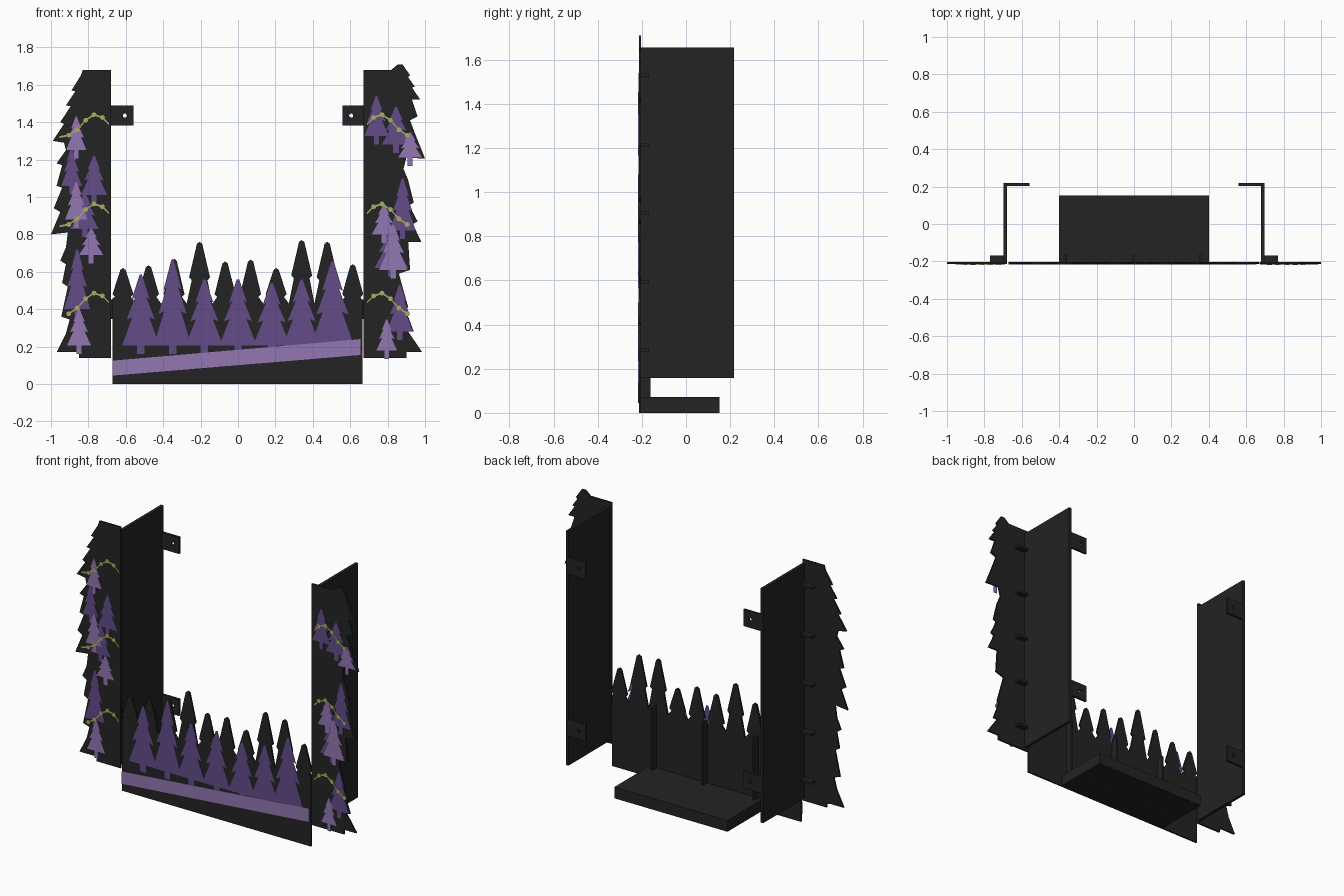
import bpy, bmesh, math
from mathutils import Vector
from mathutils.geometry import tessellate_polygon

if "Cube" in bpy.data.objects:
    bpy.data.objects.remove(bpy.data.objects["Cube"])


def material(name, rgb):
    m = bpy.data.materials.new(name)
    m.diffuse_color = (*rgb, 1)
    m.use_nodes = True
    m.node_tree.nodes["Principled BSDF"].inputs["Base Color"].default_value = m.diffuse_color
    return m


BLACK = material("black", (0.017, 0.017, 0.018))
DARK = material("dark_purple", (0.127, 0.072, 0.25))
LIGHT = material("light_purple", (0.296, 0.181, 0.445))
GREEN = material("lime", (0.39, 0.43, 0.117))


def prisms(name, shapes, d0, d1, mat, axis='Y'):
    """Each shape is a list of loops (outline, then holes), extruded d0..d1 along the axis."""
    verts, faces = [], []
    for loops in shapes:
        base = len(verts)
        pts = [p for loop in loops for p in loop]
        n = len(pts)
        for d in (d0, d1):
            verts += [(u, d, v) if axis == 'Y' else (u, v, d) if axis == 'Z' else (d, u, v) for u, v in pts]
        for t in tessellate_polygon([[Vector((u, v, 0)) for u, v in loop] for loop in loops]):
            faces += [[base + i for i in t], [base + n + i for i in reversed(t)]]
        s = base
        for loop in loops:
            k = len(loop)
            faces += [(s + i, s + (i + 1) % k, s + n + (i + 1) % k, s + n + i) for i in range(k)]
            s += k
    me = bpy.data.meshes.new(name)
    me.from_pydata(verts, [], faces)
    bm = bmesh.new()
    bm.from_mesh(me)
    bmesh.ops.recalc_face_normals(bm, faces=bm.faces)
    bm.to_mesh(me)
    bm.free()
    me.materials.append(mat)
    ob = bpy.data.objects.new(name, me)
    bpy.context.collection.objects.link(ob)
    return ob


def rect(u0, u1, v0, v1):
    return [(u0, v0), (u1, v0), (u1, v1), (u0, v1)]


def circle(u, v, r, n=12):
    return [(u + r * math.cos(i * math.tau / n), v + r * math.sin(i * math.tau / n)) for i in range(n)]


def tree(x, base, top, w):
    """Three-tier fir with a trunk."""
    h = top - base
    half = [(0.2 * w, base - 0.045), (0.2 * w, base), (w, base), (0.45 * w, base + 0.40 * h),
            (0.75 * w, base + 0.37 * h), (0.3 * w, base + 0.68 * h), (0.48 * w, base + 0.65 * h), (0.06 * w, top)]
    return [[(x + u, v) for u, v in half] + [(x - u, v) for u, v in reversed(half)]]


F, B = -0.214, -0.203          # front and back of the black plates

# jagged side plates
left = [(-.68, .14), (-.68, 1.68), (-.83, 1.68), (-.84, 1.65), (-.89, 1.57), (-.87, 1.565), (-.92, 1.49),
        (-.895, 1.485), (-.95, 1.40), (-.93, 1.39), (-.99, 1.30), (-.93, 1.29), (-.92, 1.25), (-.97, 1.18),
        (-.94, 1.17), (-.97, 1.06), (-.94, 1.05), (-.985, .94), (-.95, .92), (-.99, .80), (-.91, .81),
        (-.92, .73), (-.95, .66), (-.92, .64), (-.94, .54), (-.91, .52), (-.945, .36), (-.90, .345),
        (-.92, .27), (-.97, .17), (-.85, .17), (-.85, .14)]
right = [(.67, .14), (.67, 1.68), (.82, 1.68), (.855, 1.709), (.88, 1.709), (.92, 1.65), (.91, 1.64),
         (.945, 1.59), (.93, 1.585), (.975, 1.52), (.93, 1.52), (.96, 1.43), (.92, 1.41), (.95, 1.33),
         (1.0, 1.205), (.90, 1.21), (.885, 1.15), (.91, 1.09), (.94, .97), (.915, .955), (.96, .87),
         (.935, .855), (.98, .76), (.91, .76), (.92, .61), (.86, .59), (.91, .41), (.895, .40), (.94, .28),
         (.91, .28), (.985, .17), (.90, .17), (.90, .14)]
left[left.index((-.99, .80))] = (-1.0, .80)
prisms("left_side_plate", [[left]], F, B, BLACK)
prisms("right_side_plate", [[right]], F, B, BLACK)

# central plate with a row of spires
outline = [(.665, 0), (-.67, 0), (-.67, .46)]
for i, z in enumerate((.62, .635, .67, .76, .655, .665, .62, .77, .76, .64)):
    x = -.615 + i * .1365
    s = min(.2, z - .47)
    outline += [(x - .042, z - s - .005), (x - .056, z - s + .01), (x - .014, z - .01), (x, z),
                (x + .014, z - .01), (x + .056, z - s + .01), (x + .042, z - s - .005)]
    outline += [(x + .068, .43)] if i < 9 else []
outline += [(.665, .44)]
prisms("centre_plate", [[outline]], F, B, BLACK)

# coloured tree overlays: (x, base, top, half width)
dark = [(-.52, .205, .585, .1), (-.35, .205, .665, .1), (-.18, .205, .56, .1), (0, .205, .56, .1),
        (.18, .205, .54, .1), (.34, .205, .56, .1), (.505, .205, .655, .115),
        (-.77, 1.01, 1.22, .07), (-.89, 1.06, 1.26, .055), (-.82, .83, 1.02, .075), (-.86, .40, .72, .07),
        (.74, 1.325, 1.54, .065), (.845, 1.28, 1.48, .075), (.88, .82, 1.10, .07), (.82, .62, .85, .09),
        (.865, .28, .53, .07)]
light = [(-.865, 1.25, 1.43, .055), (-.865, .88, 1.08, .06), (-.785, .69, .83, .065), (-.85, .205, .40, .065),
         (.92, 1.21, 1.345, .065), (.78, .80, .96, .065), (.83, .61, .85, .075), (.795, .18, .345, .055)]
prisms("dark_trees", [tree(*t) for t in dark], -0.2155, F, DARK)
prisms("light_trees", [tree(*t) for t in light], -0.2165, F, LIGHT)
prisms("sloping_ground_strip", [[[(-.67, .045), (.655, .155), (.655, .24), (-.67, .125)]]], -0.2165, F, LIGHT)

# light garlands: narrow ribbon with round bulbs, three on each side
path = [(-.955, 1.32), (-.905, 1.33), (-.86, 1.36), (-.815, 1.41), (-.77, 1.44), (-.725, 1.425), (-.69, 1.39)]
for side, label in ((1, "left"), (-1, "right")):
    ribbons, bulbs = [], []
    for k in range(3):
        start = 1 if k == 2 or side < 0 else 0
        p = [(side * x, z - .477 * k) for x, z in path[start:]]
        ribbons.append([[(x, z + .005) for x, z in p] + [(x, z - .005) for x, z in reversed(p)]])
        bulbs += [[circle(side * path[i][0], path[i][1] - .477 * k, .013)] for i in (1, 2, 3, 4, 5)]
    prisms(label + "_garland_wires", ribbons, -0.217, F, GREEN)
    prisms(label + "_garland_bulbs", bulbs, -0.218, F, GREEN)

# side panels, mounting tabs and small corner brackets
for s, label in ((-1, "left"), (1, "right")):
    prisms(label + "_side_panel", [[rect(B, .218, .159, 1.655)]], s * .678, s * .697, BLACK, 'X')
    tabs = [[rect(s * .558, s * .68, z - .053, z + .053), circle(s * .605, z, .011)] for z in (1.435, .40)]
    prisms(label + "_mounting_tabs", tabs, .203, .218, BLACK)
    brackets = [[rect(s * .695, s * .77, z - .008, z + .008)] for z in (.285, .595, .905, 1.215, 1.53)]
    prisms(label + "_corner_brackets", brackets, B, -.168, BLACK)

# shelf with blind screw holes underneath, and ribs behind the centre plate
slab = rect(-.4, .4, B, .152)
prisms("shelf_underside", [[slab] + [circle(x, -.05, .01) for x in (-.3, -.15, .15, .3)]], 0, .03, BLACK, 'Z')
prisms("shelf_top", [[slab]], .03, .072, BLACK, 'Z')
prisms("centre_ribs", [[rect(x - .006, x + .006, .07, .47)] for x in (-.363, -.003, .357)], B, -.16, BLACK)
